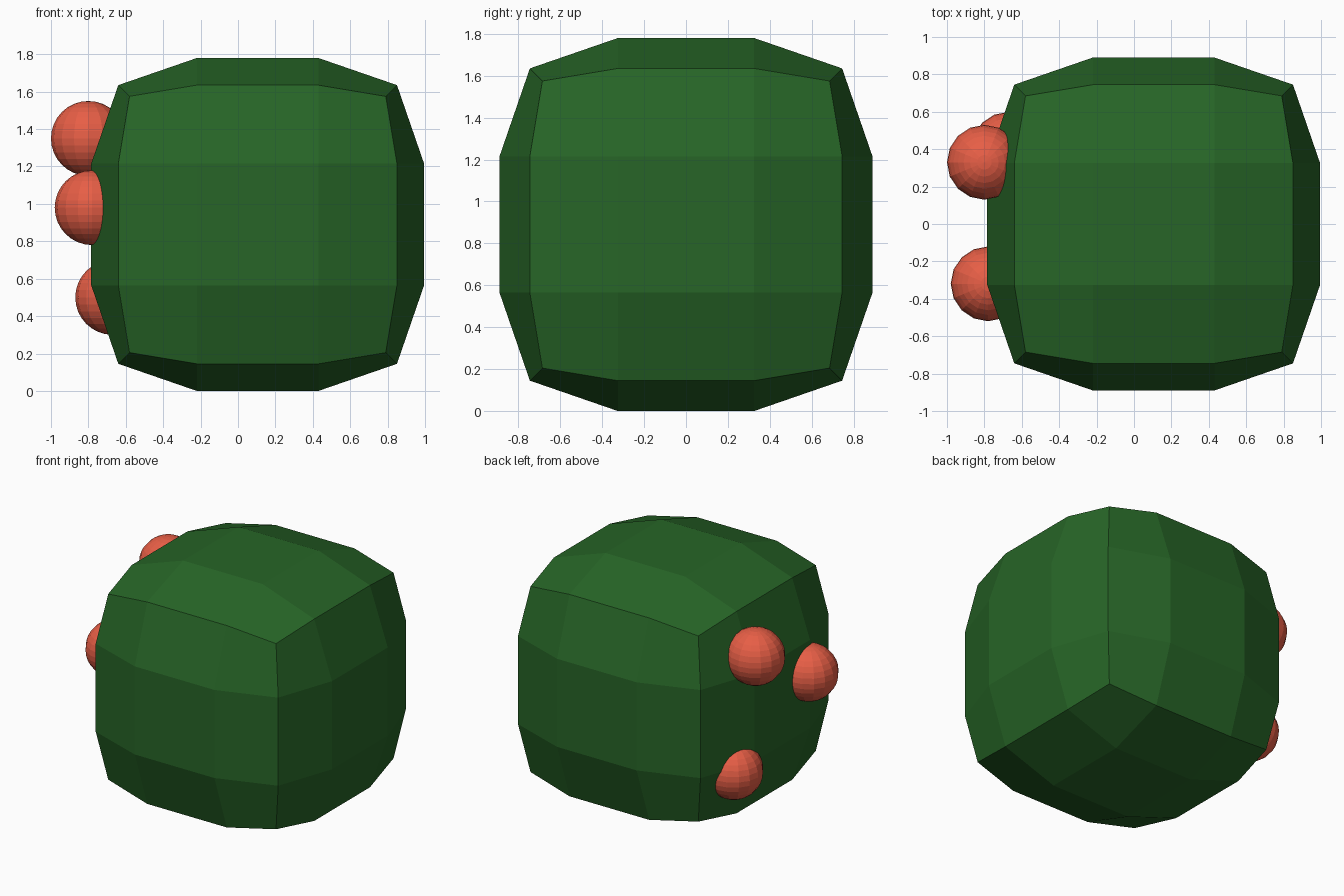
import bpy, bmesh
from mathutils import Vector

cube = bpy.data.objects.get("Cube")
if cube:
    bpy.data.objects.remove(cube, do_unlink=True)


def material(name, color):
    mat = bpy.data.materials.new(name)
    mat.use_nodes = True
    mat.diffuse_color = color
    mat.node_tree.nodes["Principled BSDF"].inputs["Base Color"].default_value = color
    return mat


def add_object(name, bm, location, mat):
    mesh = bpy.data.meshes.new(name)
    bm.to_mesh(mesh)
    bm.free()
    mesh.materials.append(mat)
    obj = bpy.data.objects.new(name, mesh)
    obj.location = location
    bpy.context.collection.objects.link(obj)
    return obj


green = material("leaf green", (0.02, 0.13, 0.02, 1))
red = material("berry red", (0.85, 0.12, 0.065, 1))

# Bulging foliage block: a cube cut into a 3 x 3 grid on every side
bm = bmesh.new()
bmesh.ops.create_cube(bm, size=2)
bmesh.ops.subdivide_edges(bm, edges=bm.edges[:], cuts=2, use_grid_fill=True)
INNER = 0.325
OUTER = {1: 0.89, 2: 0.745, 3: 0.685}  # reach of side, edge and corner points
for v in bm.verts:
    on_limit = [abs(c) > 0.9 for c in v.co]
    reach = OUTER[sum(on_limit)]
    v.co = Vector([(reach if lim else INNER) * (1 if c > 0 else -1)
                   for c, lim in zip(v.co, on_limit)])
bmesh.ops.recalc_face_normals(bm, faces=bm.faces[:])
add_object("foliage_block", bm, (0.105, 0, 0.89), green)

# Faceted berries sunk into one side
berries = {
    "upper_berry": (-0.8, 0.33, 1.35),
    "middle_berry": (-0.78, -0.32, 0.98),
    "lower_berry": (-0.67, 0.4, 0.5),
}
for name, location in berries.items():
    bm = bmesh.new()
    bmesh.ops.create_uvsphere(bm, u_segments=16, v_segments=16, radius=0.2)
    add_object(name, bm, location, red)
